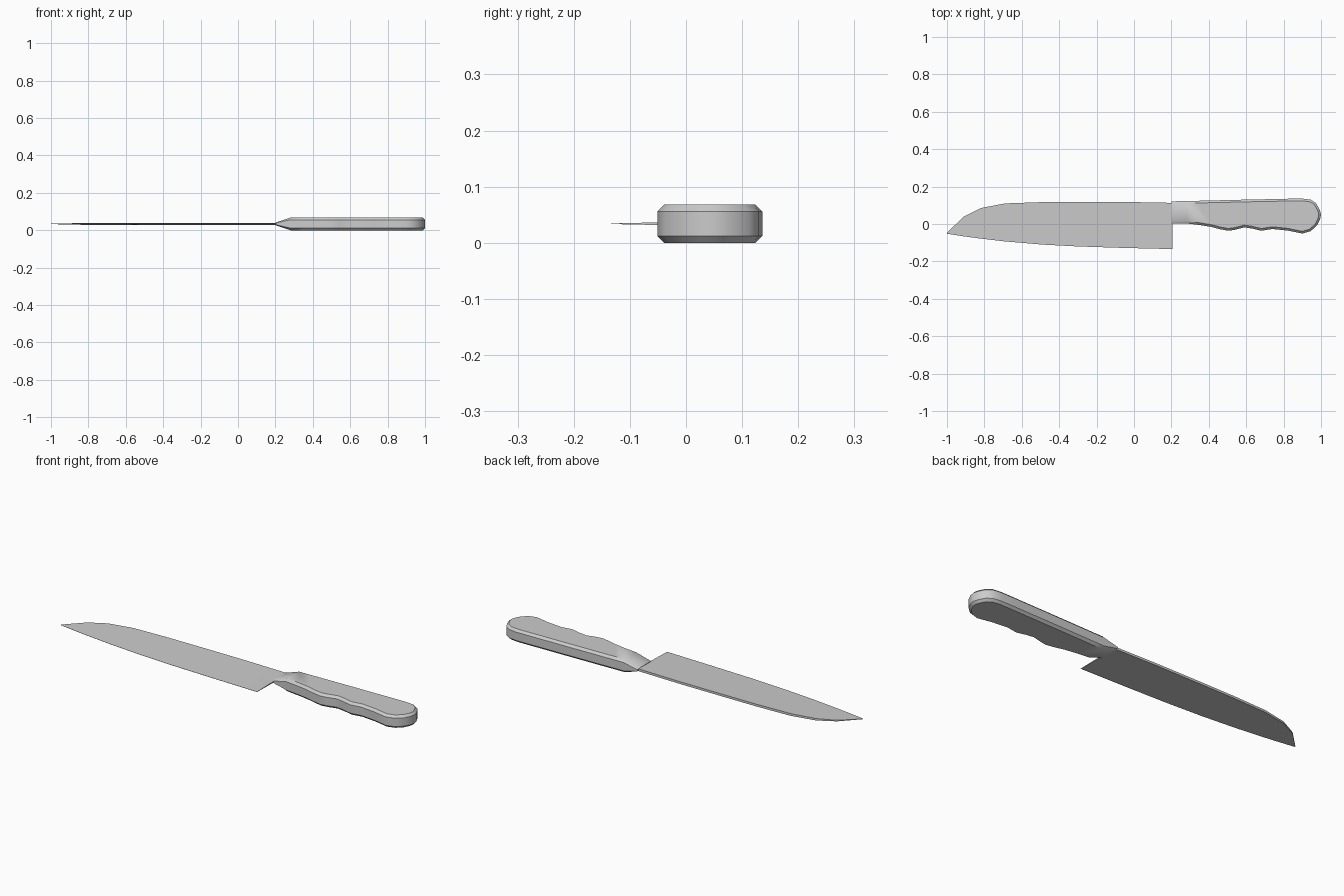
import bpy, bmesh
from mathutils import Vector

if "Cube" in bpy.data.objects:
    bpy.data.objects.remove(bpy.data.objects["Cube"])

ZC = 0.034  # mid-plane height


def make_object(name, bm):
    bmesh.ops.remove_doubles(bm, verts=bm.verts, dist=1e-6)
    bmesh.ops.recalc_face_normals(bm, faces=bm.faces)
    mesh = bpy.data.meshes.new(name)
    bm.to_mesh(mesh)
    bm.free()
    ob = bpy.data.objects.new(name, mesh)
    bpy.context.collection.objects.link(ob)
    bpy.context.view_layer.objects.active = ob
    ob.select_set(True)
    bpy.ops.object.shade_smooth_by_angle(angle=0.6)
    ob.select_set(False)
    return ob


# Blade: wedge section (x, edge y, spine y, half thickness at spine)
blade = [(-1.0, -0.052, -0.047, 0.001), (-0.91, -0.066, 0.04, 0.003),
         (-0.82, -0.078, 0.085, 0.005), (-0.69, -0.093, 0.110, 0.006),
         (-0.49, -0.110, 0.117, 0.006), (-0.3, -0.120, 0.118, 0.006),
         (-0.05, -0.128, 0.118, 0.006), (0.205, -0.134, 0.113, 0.006)]
bm = bmesh.new()
rings = []
for x, edge, spine, t in blade:
    rings.append([bm.verts.new(p) for p in (
        (x, edge, ZC + 0.0005), (x, spine, ZC + t),
        (x, spine, ZC - t), (x, edge, ZC - 0.0005))])
for a, b in zip(rings, rings[1:]):
    for i in range(4):
        j = (i + 1) % 4
        bm.faces.new((a[i], a[j], b[j], b[i]))
bm.faces.new(rings[0])
bm.faces.new(rings[-1])
make_object("blade", bm)

# Handle: paired outline points (lower x, lower y, upper x, upper y)
pairs = [(0.20, 0.004, 0.20, 0.121), (0.28, 0.003, 0.28, 0.123),
         (0.34, -0.004, 0.34, 0.124), (0.41, -0.015, 0.41, 0.126),
         (0.46, -0.028, 0.46, 0.127), (0.505, -0.036, 0.505, 0.128),
         (0.54, -0.031, 0.54, 0.129), (0.59, -0.018, 0.59, 0.130),
         (0.63, -0.024, 0.63, 0.131), (0.68, -0.036, 0.68, 0.132),
         (0.74, -0.027, 0.74, 0.133), (0.82, -0.035, 0.82, 0.135),
         (0.90, -0.051, 0.90, 0.136), (0.945, -0.038, 0.945, 0.130),
         (0.978, -0.008, 0.973, 0.112), (0.995, 0.025, 0.992, 0.078)]
n = len(pairs)
outline = [Vector(p[:2]) for p in pairs]
outline.append(Vector((1.0, 0.052)))
outline += [Vector(p[2:]) for p in reversed(pairs)]
m = len(outline)


def inset(d):
    pts = []
    for i, p in enumerate(outline):
        a = p - outline[max(i - 1, 0)]
        b = outline[min(i + 1, m - 1)] - p
        t = a.normalized() + b.normalized()
        t.normalize()
        q = p + Vector((-t.y, t.x)) * d
        if i in (0, m - 1):
            q.x = p.x
        pts.append(q)
    return pts


# Bevelled layers (inset, height from mid-plane), thinned at the bolster end
bm = bmesh.new()
layers = []
for d, h in ((0.012, -0.034), (0, -0.022), (0, 0.022), (0.012, 0.034)):
    layers.append([bm.verts.new((q.x, q.y, ZC + h * (0.2 if i in (0, m - 1) else 1)))
                   for i, q in enumerate(inset(d))])
for a, b in zip(layers, layers[1:]):
    for i in range(m):
        j = (i + 1) % m
        bm.faces.new((a[i], a[j], b[j], b[i]))
for ring in (layers[0], layers[-1]):
    bm.faces.new((ring[0], ring[1], ring[-2], ring[-1]))
    bm.faces.new(ring[1:-1])
make_object("handle", bm)
